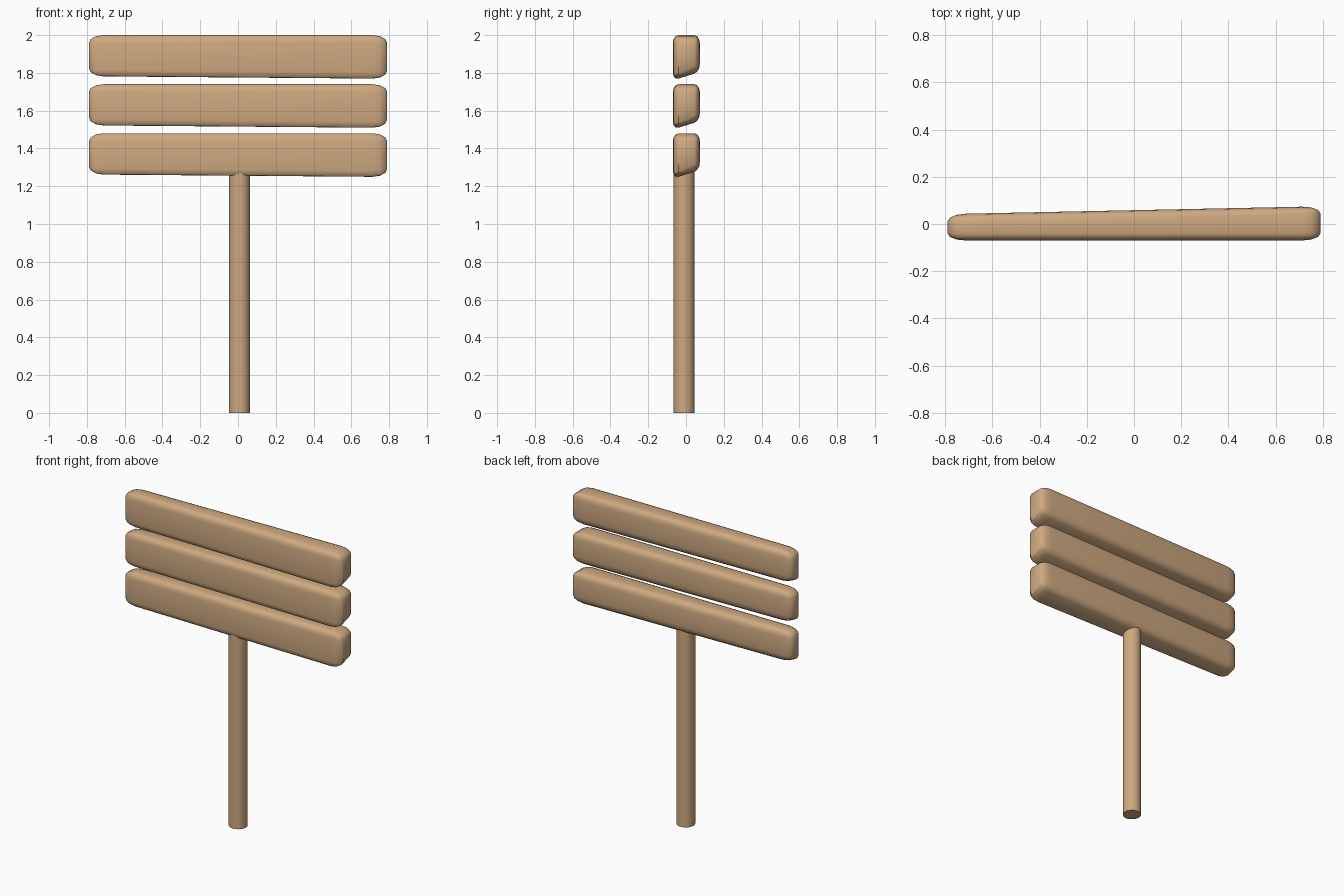
import bpy, bmesh
from mathutils import Vector

if "Cube" in bpy.data.objects:
    bpy.data.objects.remove(bpy.data.objects["Cube"])

wood = bpy.data.materials.new("wood")
wood.diffuse_color = (0.62, 0.40, 0.22, 1)
wood.use_nodes = True
wood.node_tree.nodes["Principled BSDF"].inputs["Base Color"].default_value = wood.diffuse_color


def finish(ob):
    ob.data.materials.append(wood)
    bpy.ops.object.select_all(action='DESELECT')
    ob.select_set(True)
    bpy.context.view_layer.objects.active = ob
    bpy.ops.object.shade_smooth_by_angle(angle=0.6)


# Skewed board: thicker at its right end, underside rising towards the back
def plank(name, top):
    stretch = Vector((2.6, 1.0, 1.4))  # makes the rounding longer along x and z
    bm = bmesh.new()
    bmesh.ops.create_cube(bm, size=2)
    for v in bm.verts:
        right, back, up = v.co.x > 0, v.co.y > 0, v.co.z > 0
        y = (0.075 if right else 0.042) if back else -0.07
        z = 0 if up else (-0.195 if back else -0.24 if right else -0.226)
        v.co = Vector((0.79 if right else -0.79, y, z))
        v.co = Vector(a / s for a, s in zip(v.co, stretch))
    bmesh.ops.bevel(bm, geom=bm.edges[:], offset=0.03, segments=3,
                    profile=0.5, affect='EDGES')
    bmesh.ops.scale(bm, vec=stretch, verts=bm.verts)
    bmesh.ops.recalc_face_normals(bm, faces=bm.faces)
    me = bpy.data.meshes.new(name)
    bm.to_mesh(me)
    bm.free()
    ob = bpy.data.objects.new(name, me)
    ob.location.z = top
    bpy.context.collection.objects.link(ob)
    finish(ob)


for label, top in (("lower", 1.48), ("middle", 1.74), ("upper", 2.0)):
    plank(label + "_plank", top)

# Round post, its top sunk into the lower plank
height = 1.33
bpy.ops.mesh.primitive_cylinder_add(vertices=32, radius=0.056, depth=height,
                                    location=(0.008, -0.01, height / 2))
post = bpy.context.object
post.name = "post"
finish(post)
